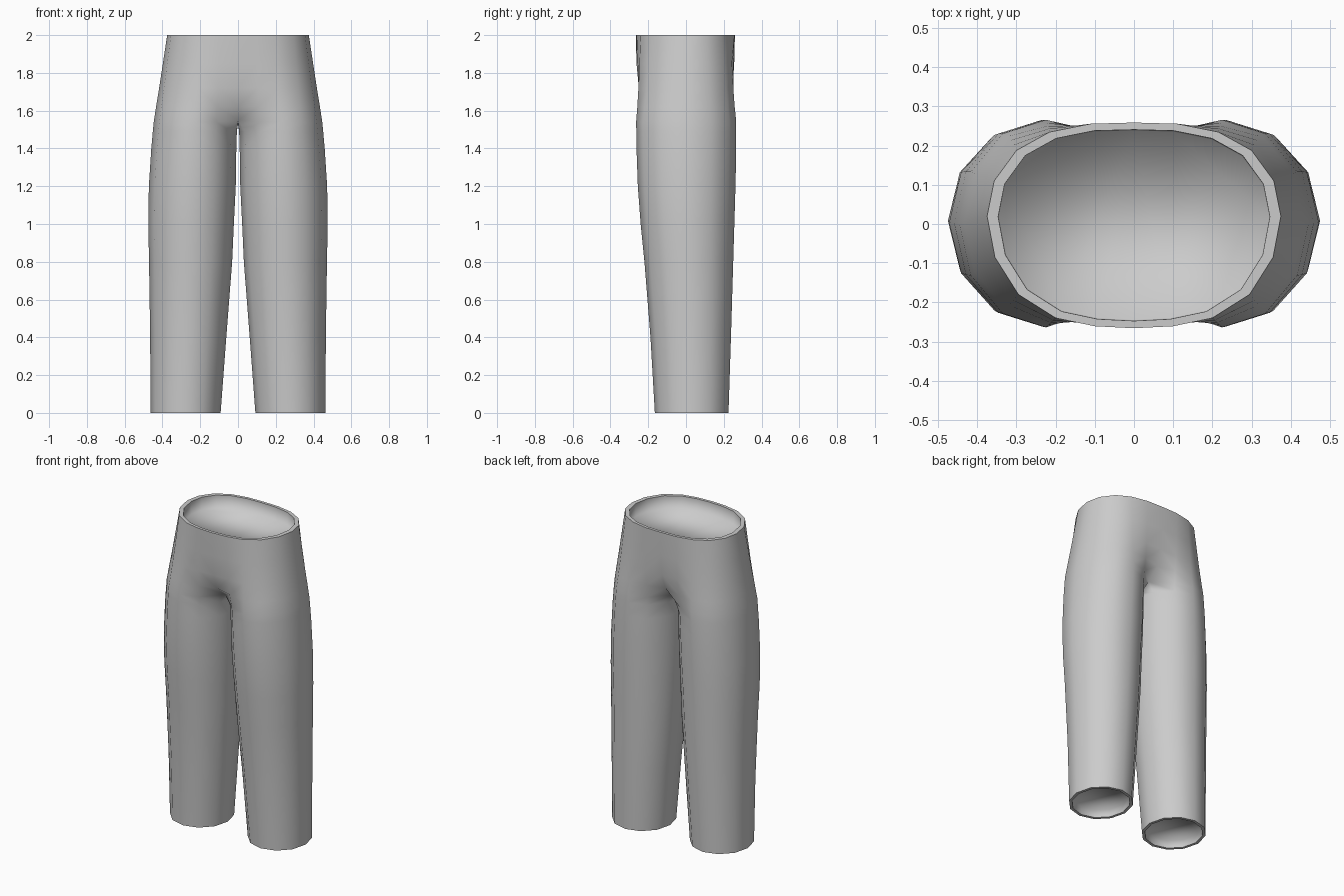
import bpy, bmesh, math

if "Cube" in bpy.data.objects:
    bpy.data.objects.remove(bpy.data.objects["Cube"])

grey = bpy.data.materials.new("grey cloth")
grey.diffuse_color = (0.6, 0.6, 0.6, 1)
grey.use_nodes = True
grey.node_tree.nodes["Principled BSDF"].inputs["Base Color"].default_value = grey.diffuse_color

N = 12  # sides of one leg; points 0..10 continue up into the hip, 11 is the inseam


def leg_ring(z, x0, x1, y0, y1, inset=0.0):
    """Oval ring, counter-clockwise from front inseam round the outside."""
    cx, cy = (x0 + x1) / 2, (y0 + y1) / 2
    rx, ry = (x1 - x0) / 2 - inset, (y1 - y0) / 2 - inset
    return [(cx + rx * math.cos((i - 5) * math.tau / N),
             cy + ry * math.sin((i - 5) * math.tau / N), z) for i in range(N)]


# leg sections: height, inner x, outer x, front y, back y
hem = (0.092, 0.463, -0.165, 0.225)
rings = [leg_ring(0.05, *hem, 0.02), leg_ring(0, *hem, 0.018)]
for s in [(0, *hem),
          (0.4, 0.062, 0.465, -0.188, 0.238),
          (0.8, 0.031, 0.471, -0.22, 0.25),
          (1.0, 0.022, 0.475, -0.24, 0.256),
          (1.2, 0.012, 0.472, -0.255, 0.262),
          (1.4, 0.009, 0.459, -0.262, 0.266),
          (1.49, 0.006, 0.451, -0.263, 0.266)]:
    rings.append(leg_ring(*s))

# crotch ring: its inner points lie on the centre line
crotch = leg_ring(1.54, 0.004, 0.446, -0.264, 0.266)
for i, z in ((0, 1.55), (10, 1.55), (11, 1.53)):
    crotch[i] = (0, crotch[i][1], z)
rings.append(crotch)

# waist half outline, front to back
waist = [(0, -0.266), (0.1, -0.261), (0.2, -0.24), (0.295, -0.18), (0.355, -0.085),
         (0.375, 0.02), (0.357, 0.11), (0.3, 0.188), (0.215, 0.235), (0.11, 0.256), (0, 0.259)]

# hip rings blend crotch to waist; the centre fills out sooner than the sides
for z, side, mid in ((1.62, 0.17, 0.6), (1.72, 0.4, 0.88), (1.85, 0.68, 0.97)):
    ring = []
    for i, (wx, wy) in enumerate(waist):
        t = side + (mid - side) * (abs(i - 5) / 5) ** 3
        x, y, _ = crotch[i]
        ring.append((x + (wx - x) * t, y + (wy - y) * t, z))
    rings.append(ring)
rings.append([(x, y, 2.0) for x, y in waist])
rings.append([(x * 0.925, y * 0.93, 2.0) for x, y in waist])
rings.append([(x * 0.92, y * 0.92, 1.92) for x, y in waist])

# skin the rings, then close the recessed caps
bm = bmesh.new()
vs = [[bm.verts.new(p) for p in r] for r in rings]
for a, b in zip(vs, vs[1:]):
    closed = len(a) == N and len(b) == N
    for i in range(N if closed else 10):
        j = (i + 1) % N
        bm.faces.new((a[i], a[j], b[j], b[i]))
bm.faces.new(vs[0][::-1])
bm.faces.new(vs[-1])
for f in bm.faces:
    f.smooth = True

# crisp rims at hem and waist
for r in (vs[1], vs[2], vs[-3], vs[-2]):
    members = set(r)
    for v in r:
        for e in v.link_edges:
            if e.other_vert(v) in members:
                e.smooth = False

mesh = bpy.data.meshes.new("trousers")
bm.to_mesh(mesh)
bm.free()
mesh.materials.append(grey)
trousers = bpy.data.objects.new("trousers", mesh)
bpy.context.collection.objects.link(trousers)
mirror = trousers.modifiers.new("mirror", 'MIRROR')
mirror.use_axis[0] = True
mirror.merge_threshold = 0.001
